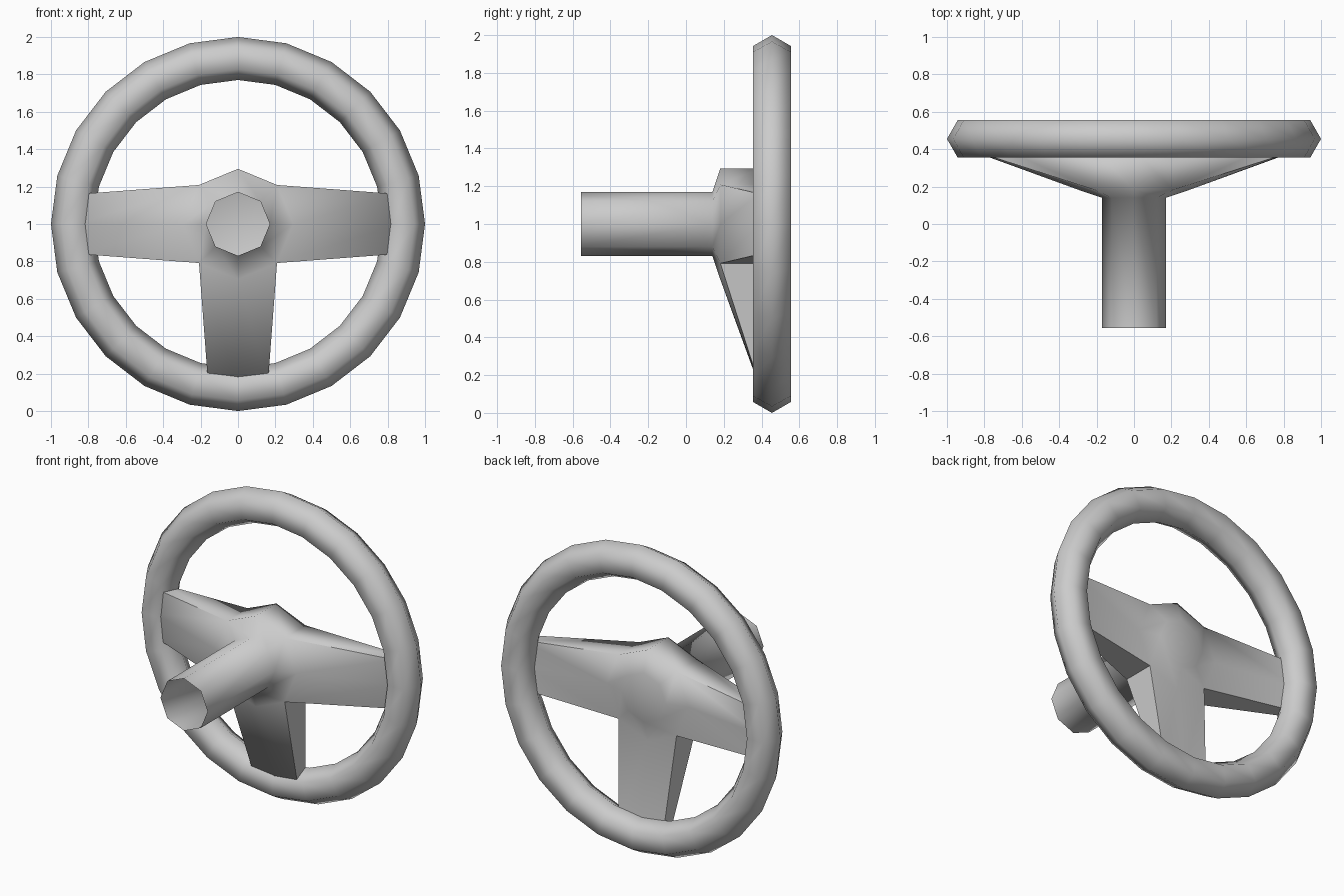
import bpy, bmesh, math

if "Cube" in bpy.data.objects:
    bpy.data.objects.remove(bpy.data.objects["Cube"])


def make_object(name, bm, angle):
    bmesh.ops.recalc_face_normals(bm, faces=bm.faces)
    mesh = bpy.data.meshes.new(name)
    bm.to_mesh(mesh)
    bm.free()
    obj = bpy.data.objects.new(name, mesh)
    bpy.context.collection.objects.link(obj)
    bpy.ops.object.select_all(action='DESELECT')
    obj.select_set(True)
    bpy.context.view_layer.objects.active = obj
    bpy.ops.object.shade_smooth_by_angle(angle=math.radians(angle))
    return obj


def ring(bm, radius, y, count):
    return [bm.verts.new((radius * math.cos(math.tau * i / count), y,
                          1 + radius * math.sin(math.tau * i / count)))
            for i in range(count)]


def bridge(bm, a, b, skip=()):
    n = len(a)
    for i in range(n):
        if i not in skip:
            j = (i + 1) % n
            bm.faces.new((a[i], a[j], b[j], b[i]))


# Wheel rim: hexagonal section swept around 24 steps
bm = bmesh.new()
sections = []
for k in range(6):
    t = math.tau * k / 6
    sections.append(ring(bm, 0.885 + 0.115 * math.cos(t),
                         0.455 + 0.1155 * math.sin(t) * 0.866 / 0.866, 24))
for k in range(6):
    bridge(bm, sections[k], sections[(k + 1) % 6])
make_object("wheel_rim", bm, 75)

# Open column flaring into the octagonal hub
bm = bmesh.new()
column_end = ring(bm, 0.17, -0.555, 8)
column_base = ring(bm, 0.17, 0.14, 8)
hub_front = ring(bm, 0.295, 0.182, 8)
hub_back = ring(bm, 0.295, 0.395, 8)
bridge(bm, column_end, column_base)
bridge(bm, column_base, hub_front)
spokes = (0, 4, 6)
bridge(bm, hub_front, hub_back, skip={k % 8 for s in spokes for k in (s - 1, s)})

# Shallow domed back of the hub
dome = ring(bm, 0.16, 0.435, 8)
bridge(bm, hub_back, dome)
pole = bm.verts.new((0, 0.448, 1))
for i in range(8):
    bm.faces.new((dome[i], dome[(i + 1) % 8], pole))

# Three tapered spokes growing out of the hub into the rim
for s in spokes:
    a = math.tau * s / 8
    c, d = math.cos(a), math.sin(a)

    def end(radial, lateral, y):
        return bm.verts.new((radial * c - lateral * d, y,
                             1 + radial * d + lateral * c))

    ids = [(s + k) % 8 for k in (-1, 0, 1)]
    spec = ((0.85, -0.16), (0.86, 0), (0.85, 0.16))
    front = [end(r, w, 0.388) for r, w in spec]
    back = [end(r, w, 0.468) for r, w in spec]
    f = [hub_front[i] for i in ids]
    b = [hub_back[i] for i in ids]
    for k in range(2):
        bm.faces.new((f[k], f[k + 1], front[k + 1], front[k]))
        bm.faces.new((b[k], b[k + 1], back[k + 1], back[k]))
        bm.faces.new((front[k], front[k + 1], back[k + 1], back[k]))
    for k in (0, 2):
        bm.faces.new((f[k], front[k], back[k], b[k]))
make_object("hub_spokes_and_column", bm, 75)
